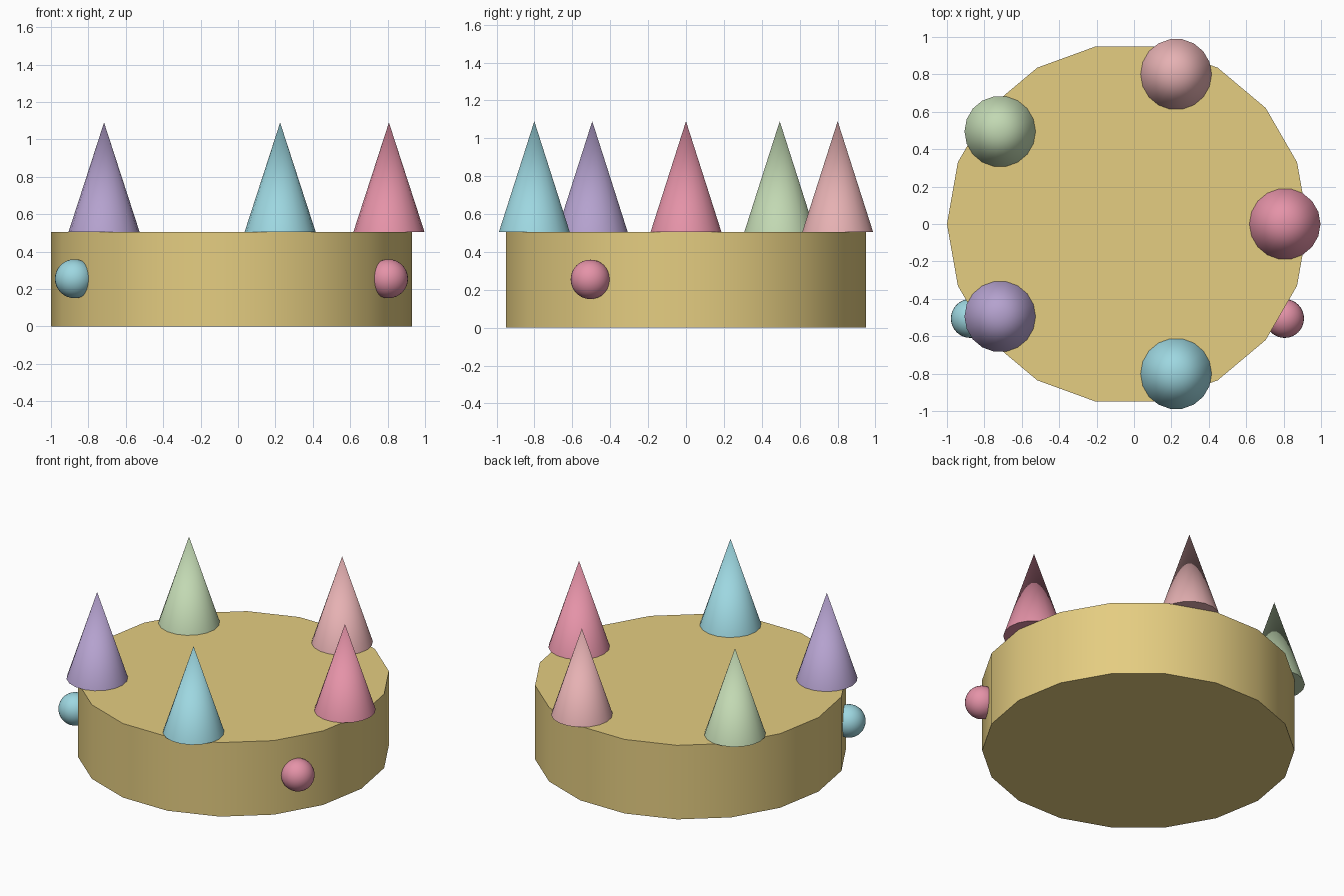
import bpy
from math import cos, sin, pi, radians

if "Cube" in bpy.data.objects:
    bpy.data.objects.remove(bpy.data.objects["Cube"])

CX = -0.035          # drum axis, shifted so the overall model is centred
TOP = 0.505          # top of the drum


def finish(name, color, smooth_angle=30):
    ob = bpy.context.object
    ob.name = name
    mat = bpy.data.materials.get(color[0]) or bpy.data.materials.new(color[0])
    mat.diffuse_color = (*color[1], 1)
    mat.use_nodes = True
    mat.node_tree.nodes["Principled BSDF"].inputs["Base Color"].default_value = mat.diffuse_color
    ob.data.materials.append(mat)
    bpy.ops.object.shade_smooth_by_angle(angle=radians(smooth_angle))
    return ob


GOLD = ("gold", (0.78, 0.61, 0.22))
PINK = ("pink", (0.78, 0.29, 0.39))
ROSE = ("rose", (0.79, 0.44, 0.45))
GREEN = ("green", (0.54, 0.69, 0.45))
PURPLE = ("purple", (0.46, 0.36, 0.62))
TEAL = ("teal", (0.34, 0.68, 0.75))

# Band: an 18-sided drum with a corner on the x axis
bpy.ops.mesh.primitive_cylinder_add(vertices=18, radius=0.965, depth=TOP,
                                    location=(CX, 0, TOP / 2), rotation=(0, 0, pi / 2))
finish("band", GOLD)

# Five spikes around the rim
for i, color in enumerate((PINK, ROSE, GREEN, PURPLE, TEAL)):
    a = i * 2 * pi / 5
    bpy.ops.mesh.primitive_cone_add(
        vertices=18, radius1=0.19, radius2=0, depth=0.585,
        location=(CX + 0.842 * cos(a), 0.842 * sin(a), TOP + 0.2925),
        rotation=(0, 0, pi / 2))
    finish(f"spike_{i + 1}", color)

# Two round gems set into the side of the band
for side, name, color in ((1, "right_gem", PINK), (-1, "left_gem", TEAL)):
    bpy.ops.mesh.primitive_uv_sphere_add(segments=32, ring_count=16, radius=0.104,
                                         location=(CX + side * 0.84, -0.505, 0.255))
    finish(name, color)
